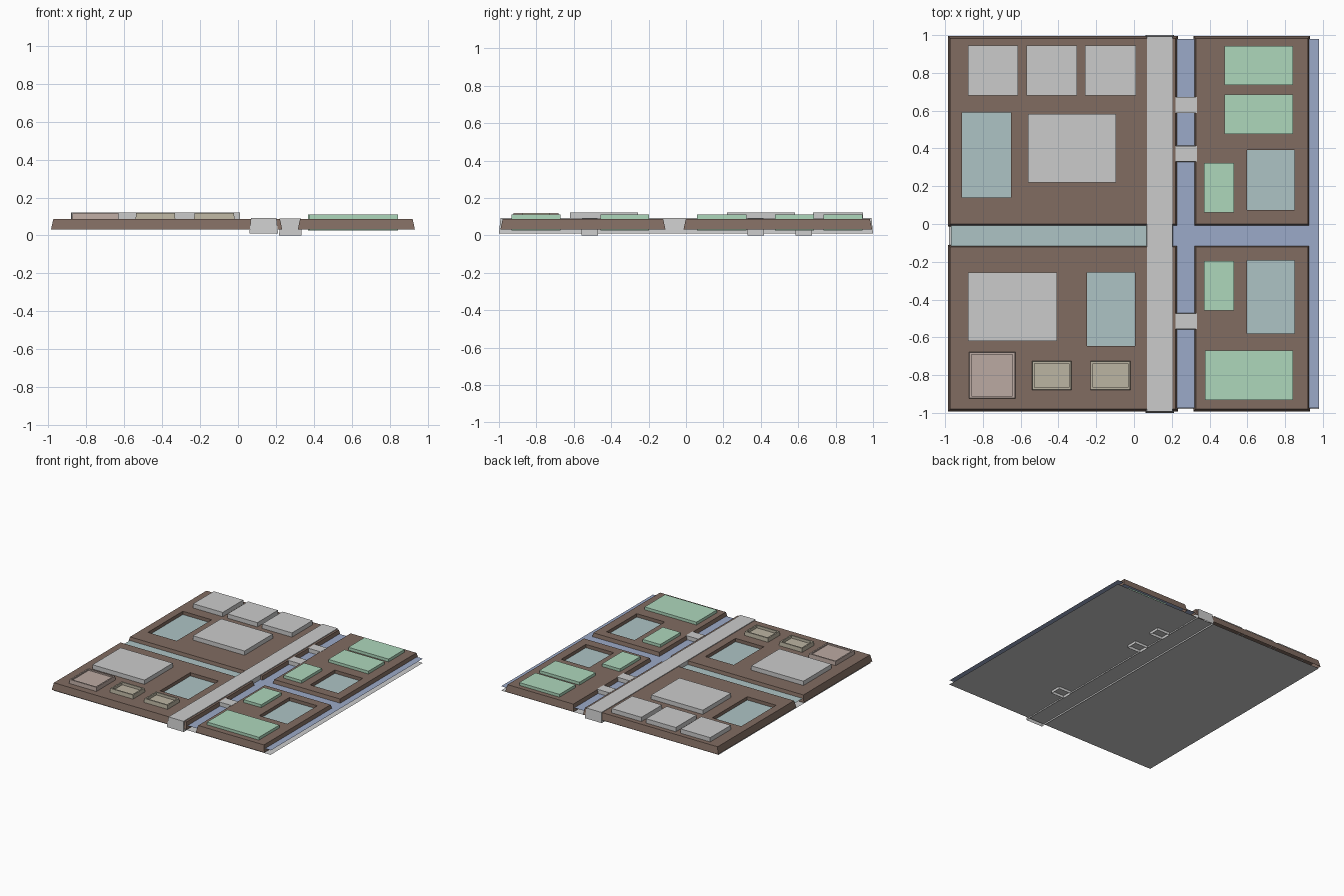
import bpy

if "Cube" in bpy.data.objects:
    bpy.data.objects.remove(bpy.data.objects["Cube"])


def material(name, rgb):
    m = bpy.data.materials.new(name)
    m.diffuse_color = (*rgb, 1)
    m.use_nodes = True
    m.node_tree.nodes["Principled BSDF"].inputs["Base Color"].default_value = m.diffuse_color
    return m


BROWN = material("brown", (0.22, 0.15, 0.12))
GREEN = material("green", (0.42, 0.68, 0.50))
TEAL = material("teal", (0.42, 0.55, 0.56))
BLUE = material("blue", (0.33, 0.40, 0.58))
TAN = material("tan", (0.50, 0.46, 0.36))
PINK = material("pink", (0.50, 0.40, 0.36))


def loft(name, rings, mat=None, cap=True):
    """Join rectangles (x0, x1, y0, y1, z) into a shell, open below."""
    verts, faces = [], []
    for x0, x1, y0, y1, z in rings:
        verts += [(x0, y0, z), (x1, y0, z), (x1, y1, z), (x0, y1, z)]
    for r in range(len(rings) - 1):
        a, b = 4 * r, 4 * r + 4
        for i in range(4):
            j = (i + 1) % 4
            faces.append((a + i, a + j, b + j, b + i))
    if cap:
        n = len(verts)
        faces.append((n - 4, n - 3, n - 2, n - 1))
    me = bpy.data.meshes.new(name)
    me.from_pydata(verts, [], faces)
    ob = bpy.data.objects.new(name, me)
    bpy.context.collection.objects.link(ob)
    if mat:
        me.materials.append(mat)
    return ob


def inset(rect, d):
    x0, x1, y0, y1 = rect
    return (x0 + d, x1 - d, y0 + d, y1 - d)


def box(name, rect, z0, z1, mat=None, taper=0.0):
    return loft(name, [(*rect, z0), (*inset(rect, taper), z1)], mat)


def sheet(name, rect, z, mat=None):
    return loft(name, [(*rect, z)], mat)


SLAB_LOW, SLAB_TOP, WATER = 0.032, 0.087, 0.06

# ground and water sheets
sheet("ground", (-0.98, 0.98, -0.98, 0.98), 0.022)
sheet("canal_water", (0.20, 0.98, -0.975, 0.98), 0.057, BLUE)
sheet("side_canal_water", (-0.97, 0.07, -0.14, 0.02), WATER, TEAL)

# four sloped city blocks, each with one sunken pool
blocks = [
    ((-0.985, 0.233, -0.013, 0.995), (-0.91, -0.65, 0.14, 0.59)),
    ((-0.985, 0.233, -0.992, -0.11), (-0.25, 0.005, -0.645, -0.257)),
    ((0.315, 0.932, -0.013, 0.995), (0.598, 0.85, 0.075, 0.392)),
    ((0.315, 0.932, -0.992, -0.11), (0.598, 0.85, -0.58, -0.193)),
]
for rect, pool in blocks:
    loft("block", [(*rect, SLAB_LOW), (*inset(rect, 0.012), SLAB_TOP),
                   (*pool, SLAB_TOP), (*pool, SLAB_LOW)], BROWN, cap=False)
    sheet("pool_water", pool, WATER, TEAL)

# main road and canal bridges
box("road", (0.06, 0.211, -1.0, 1.0), 0.01, 0.092, taper=0.008)
for y in (0.63, 0.372, -0.515):
    box("bridge", (0.217, 0.335, y - 0.044, y + 0.044), 0.0, 0.089, taper=0.002)

# plain grey buildings
for rect in [(-0.88, -0.614, 0.68, 0.945), (-0.57, -0.302, 0.68, 0.945),
             (-0.26, 0.01, 0.68, 0.945), (-0.56, -0.095, 0.22, 0.583),
             (-0.878, -0.408, -0.62, -0.257)]:
    box("grey_building", rect, 0.08, 0.122)

# green lawns
for rect in [(0.48, 0.842, 0.735, 0.943), (0.48, 0.842, 0.477, 0.685),
             (0.37, 0.53, 0.06, 0.323), (0.37, 0.53, -0.458, -0.197),
             (0.375, 0.842, -0.933, -0.67)]:
    box("lawn", rect, 0.026, 0.11, GREEN)

# buildings with a raised parapet
for rect, roof, mat in [((-0.875, -0.628, -0.925, -0.678), 0.108, PINK),
                        ((-0.54, -0.33, -0.88, -0.725), 0.098, TAN),
                        ((-0.232, -0.018, -0.88, -0.725), 0.098, TAN)]:
    top = inset(rect, 0.003)
    rim = inset(rect, 0.014)
    loft("parapet_building", [(*rect, 0.08), (*top, 0.119), (*rim, 0.119),
                              (*rim, roof)], mat)
